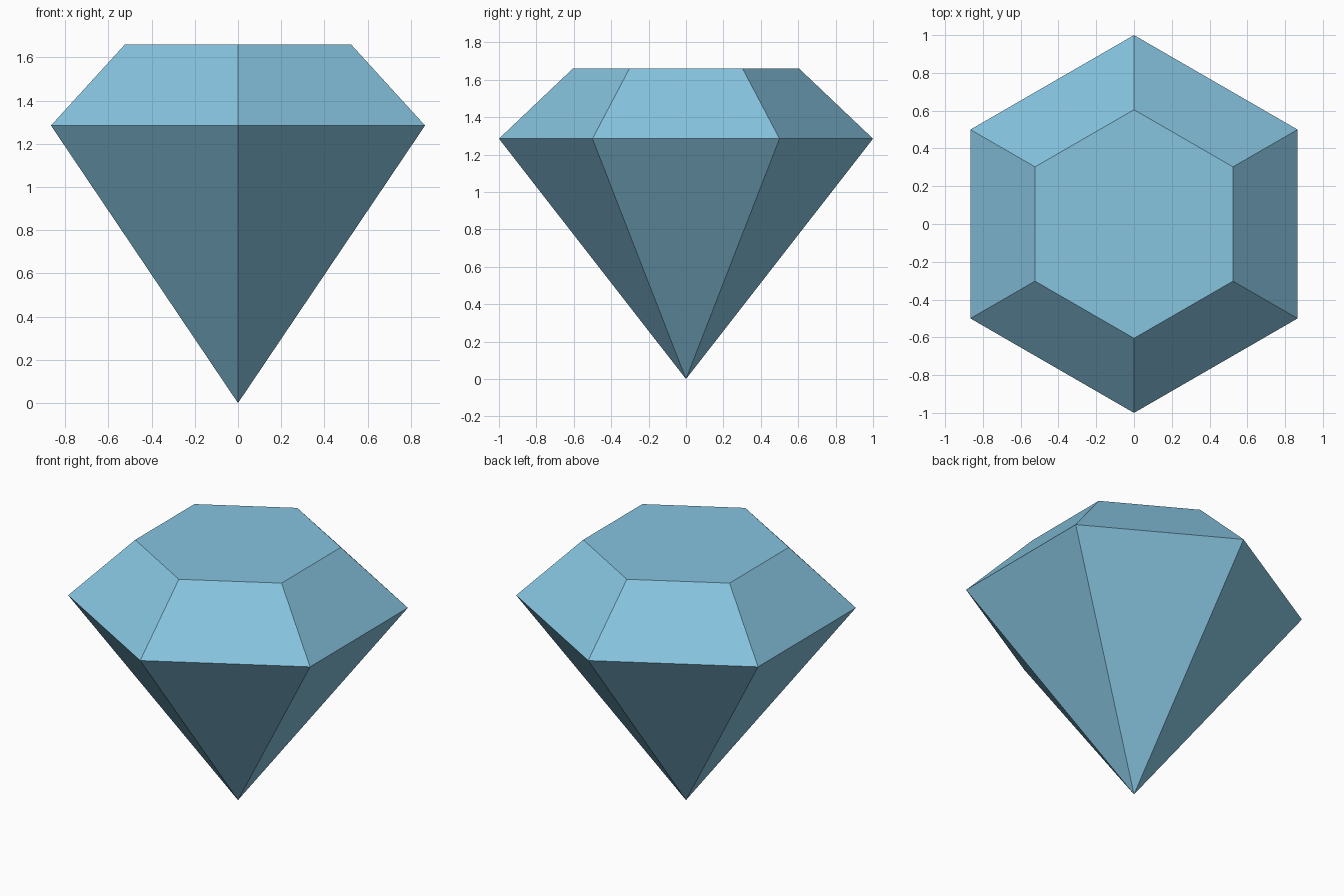
import bpy
import bmesh
from math import cos, sin, pi

cube = bpy.data.objects.get("Cube")
if cube:
    bpy.data.objects.remove(cube, do_unlink=True)

SIDES = 6
GIRDLE_RADIUS, GIRDLE_Z = 1.0, 1.285
TABLE_RADIUS, TABLE_Z = 0.605, 1.66

# Pale blue gem colour
colour = (0.24, 0.55, 0.74, 1.0)
gem_blue = bpy.data.materials.new("gem_blue")
gem_blue.use_nodes = True
gem_blue.diffuse_color = colour
gem_blue.node_tree.nodes["Principled BSDF"].inputs["Base Color"].default_value = colour


def ring(bm, radius, z):
    """Hexagon of vertices with one corner facing the front."""
    angles = [2 * pi * i / SIDES - pi / 2 for i in range(SIDES)]
    return [bm.verts.new((radius * cos(a), radius * sin(a), z)) for a in angles]


bm = bmesh.new()
tip = bm.verts.new((0, 0, 0))
girdle = ring(bm, GIRDLE_RADIUS, GIRDLE_Z)
table = ring(bm, TABLE_RADIUS, TABLE_Z)

# Flat table, sloped crown facets and pointed pavilion facets
bm.faces.new(table)
for i in range(SIDES):
    j = (i + 1) % SIDES
    bm.faces.new((girdle[i], girdle[j], table[j], table[i]))
    bm.faces.new((tip, girdle[j], girdle[i]))
bmesh.ops.recalc_face_normals(bm, faces=bm.faces)

mesh = bpy.data.meshes.new("cut_gem")
bm.to_mesh(mesh)
bm.free()
mesh.materials.append(gem_blue)
gem = bpy.data.objects.new("cut_gem", mesh)
bpy.context.collection.objects.link(gem)
